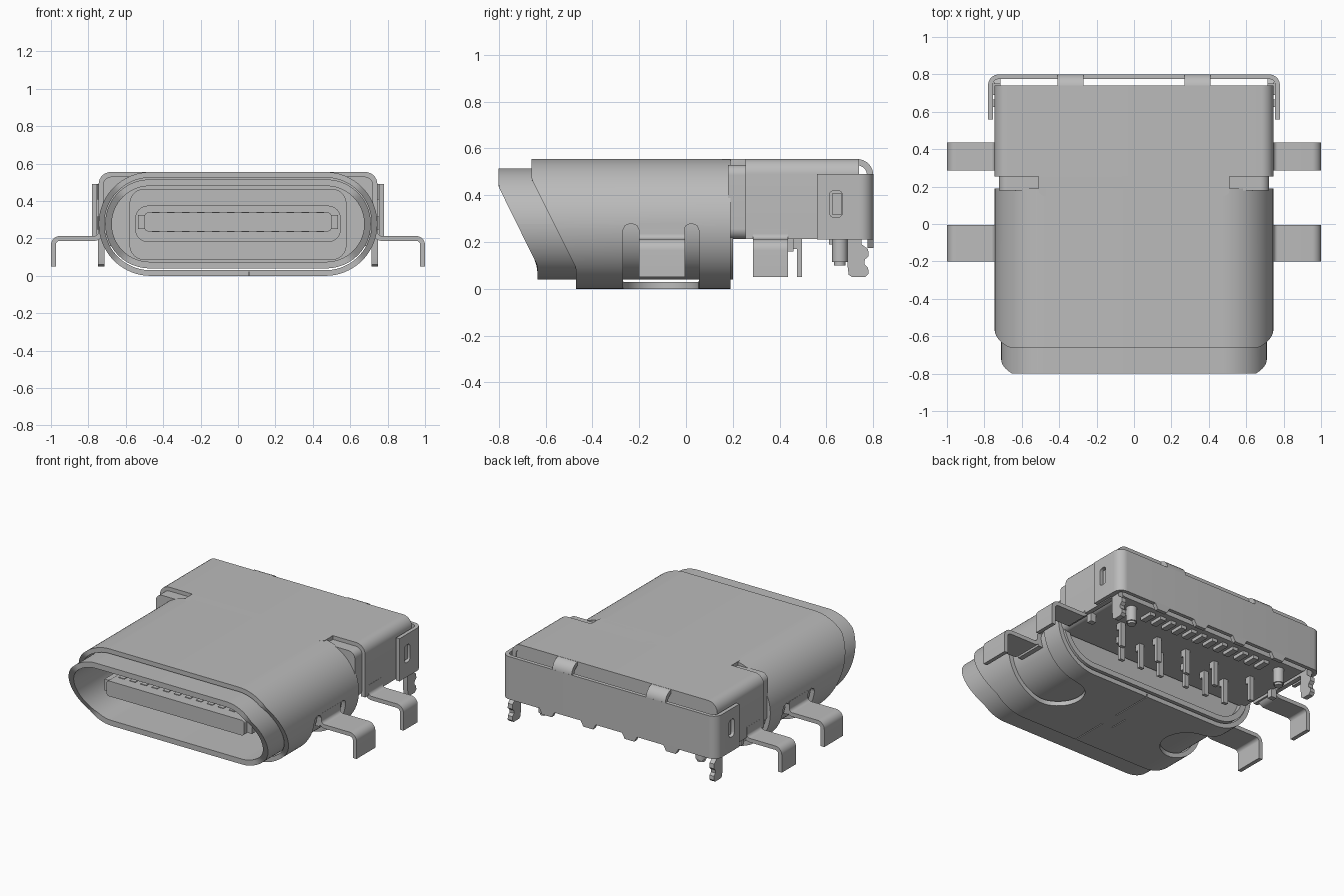
import bpy, bmesh, math
from mathutils import Vector

if "Cube" in bpy.data.objects:
    bpy.data.objects.remove(bpy.data.objects["Cube"])

steel = bpy.data.materials.new("plain grey")
steel.use_nodes = True
GREY = (0.5, 0.5, 0.5, 1)
steel.diffuse_color = GREY
steel.node_tree.nodes["Principled BSDF"].inputs["Base Color"].default_value = GREY


# ---------- helpers ----------
def loft(name, loops, closed=False):
    """Skin equal-length loops; cap the ends, or join last to first."""
    bm = bmesh.new()
    rings = [[bm.verts.new(p) for p in lp] for lp in loops]
    n = len(rings[0])
    for k in range(len(rings) if closed else len(rings) - 1):
        a, b = rings[k], rings[(k + 1) % len(rings)]
        for i in range(n):
            j = (i + 1) % n
            bm.faces.new((a[i], a[j], b[j], b[i]))
    if not closed:
        bm.faces.new(rings[0])
        bm.faces.new(rings[-1])
    bmesh.ops.recalc_face_normals(bm, faces=bm.faces)
    mesh = bpy.data.meshes.new(name)
    bm.to_mesh(mesh)
    bm.free()
    mesh.materials.append(steel)
    ob = bpy.data.objects.new(name, mesh)
    bpy.context.collection.objects.link(ob)
    return ob


def prism(name, pts, axis, a, b):
    """Extrude a 2D outline along an axis from a to b."""
    put = {"x": lambda p, t: (t, p[0], p[1]),
           "y": lambda p, t: (p[0], t, p[1]),
           "z": lambda p, t: (p[0], p[1], t)}[axis]
    return loft(name, [[put(p, t) for p in pts] for t in (a, b)])


def box(name, x0, x1, y0, y1, z0, z1):
    return prism(name, [(x0, y0), (x1, y0), (x1, y1), (x0, y1)], "z", z0, z1)


def rrect(x0, x1, z0, z1, r, n=14):
    pts = []
    corners = ((x1 - r, z1 - r), (x0 + r, z1 - r), (x0 + r, z0 + r), (x1 - r, z0 + r))
    for q, (cx, cz) in enumerate(corners):
        for i in range(n + 1):
            t = math.pi / 2 * (q + i / n)
            pts.append((cx + r * math.cos(t), cz + r * math.sin(t)))
    return pts


def circle(cx, cy, r, n=24):
    return [(cx + r * math.cos(2 * math.pi * i / n),
             cy + r * math.sin(2 * math.pi * i / n)) for i in range(n)]


def strip(name, path, r, thick, axis, a, b, n=7):
    """Sheet metal strip: a path with rounded bends, thickened and extruded."""
    P = [Vector(p) for p in path]
    line = [P[0]]
    for p, c, q in zip(P, P[1:], P[2:]):
        u, v = (p - c).normalized(), (q - c).normalized()
        half = u.angle(v) / 2
        d = r / math.tan(half)
        mid = c + (u + v).normalized() * (r / math.sin(half))
        s, e = c + u * d - mid, c + v * d - mid
        for i in range(n + 1):
            line.append(mid + (s.lerp(e, i / n)).normalized() * r)
    line.append(P[-1])
    left, right = [], []
    for i, p in enumerate(line):
        t = (line[min(i + 1, len(line) - 1)] - line[max(i - 1, 0)]).normalized()
        nrm = Vector((-t.y, t.x)) * thick / 2
        left.append(p + nrm)
        right.append(p - nrm)
    return prism(name, left + right[::-1], axis, a, b)


def sleeve(name, w, z0, z1, wall, top, low, back):
    """Oblong tube whose mouth slopes between two (y, z) points."""
    def mouth(z):
        t = min(1, max(0, (z - low[1]) / (top[1] - low[1])))
        return low[0] + t * (top[0] - low[0])
    out = rrect(-w, w, z0, z1, (z1 - z0) / 2, 24)
    inn = rrect(-w + wall, w - wall, z0 + wall, z1 - wall, (z1 - z0) / 2 - wall, 24)
    return loft(name, [[(x, mouth(z), z) for x, z in out], [(x, back, z) for x, z in out],
                       [(x, back, z) for x, z in inn], [(x, mouth(z), z) for x, z in inn]], True)


def cut(ob, cutter):
    mod = ob.modifiers.new("cut", "BOOLEAN")
    mod.operation, mod.solver, mod.object = "DIFFERENCE", "EXACT", cutter
    bpy.context.view_layer.objects.active = ob
    bpy.ops.object.modifier_apply(modifier=mod.name)
    bpy.data.objects.remove(cutter)


# ---------- mouth: outer shell and inner sleeve ----------
shell = sleeve("outer_shell", 0.745, 0, 0.555, 0.03, (-0.66, 0.47), (-0.47, 0.09), 0.19)
sleeve("inner_sleeve", 0.71, 0.04, 0.515, 0.035, (-0.8, 0.435), (-0.635, 0.1), 0.2)

# side openings left where the front legs are folded out
opening = [(-0.27, -0.1), (-0.27, 0.25), (-0.26, 0.27), (-0.235, 0.28), (-0.21, 0.27), (-0.2, 0.25),
           (-0.2, 0.19), (-0.01, 0.19), (-0.01, 0.25), (0, 0.27), (0.022, 0.28), (0.047, 0.27),
           (0.055, 0.25), (0.055, -0.1)]
for s in (1, -1):
    cut(shell, prism("cutter", opening, "x", s * 0.5, s * 0.9))
    cut(shell, prism("cutter", circle(s * 0.5, -0.1075, 0.161, 40), "z", -0.1, 0.1))
# seam under the shell
for y0, y1, x in ((-0.55, -0.22, 0.055), (-0.22, -0.1, -0.02), (-0.1, 0.25, 0.055)):
    cut(shell, box("cutter", x, x + 0.006, y0, y1, -0.02, 0.02))

# ---------- plastic core and tongue ----------
prism("core_plug", rrect(-0.69, 0.69, 0.06, 0.495, 0.217), "y", 0.0, 0.16)
prism("core_step", rrect(-0.58, 0.58, 0.085, 0.465, 0.08), "y", -0.15, 0.05)
prism("tongue_base", rrect(-0.55, 0.55, 0.18, 0.375, 0.07), "y", -0.28, 0.0)
prism("tongue", rrect(-0.5, 0.5, 0.238, 0.338, 0.02), "y", -0.65, -0.2)
for s in (1, -1):
    box("tongue_side_plate", s * 0.49, s * 0.535, -0.62, -0.2, 0.25, 0.325)
for i in range(12):
    x = (i - 5.5) * 0.08
    for z in (0.235, 0.335):
        box("contact", x - 0.02, x + 0.02, -0.58, -0.22, z, z + 0.007)

# ---------- rear housing ----------
prism("rear_body", rrect(-0.722, 0.722, 0.212, 0.53, 0.045), "y", 0.18, 0.735)
strip("rear_cover", [(-0.73, 0.212), (-0.73, 0.54), (0.73, 0.54), (0.73, 0.212)],
      0.05, 0.03, "y", 0.255, 0.74)
bridge = rrect(-0.51, 0.51, 0.15, 0.3, 0.03, 5)
prism("cover_bridge", bridge, "z", 0.526, 0.555)

# wrap-around back plate with a window on each side
plate = strip("back_plate", [(-0.7675, 0.56), (-0.7675, 0.7875), (0.7675, 0.7875), (0.7675, 0.56)],
              0.045, 0.025, "z", 0.21, 0.49)
for s in (1, -1):
    cut(plate, prism("cutter", rrect(0.613, 0.668, 0.305, 0.42, 0.02, 5), "x", s * 0.74, s * 0.9))
    box("window_lug", s * 0.74, s * 0.765, 0.625, 0.665, 0.315, 0.41)
    # folded tabs joining the cover to the back plate
    x = s * 0.34
    strip("top_tab", [(0.7, 0.541), (0.7865, 0.541), (0.7865, 0.44)], 0.055, 0.027,
          "x", x - 0.07, x + 0.07)
    for tx in (0.15, 0.45):
        prism("bottom_tooth", [(s * tx - 0.06, 0.22), (s * tx - 0.035, 0.175),
                               (s * tx + 0.035, 0.175), (s * tx + 0.06, 0.22)], "y", 0.775, 0.8)

# ---------- legs and pegs ----------
rear_leg = [(0.69, 0.25), (0.69, 0.1), (0.695, 0.06), (0.71, 0.05), (0.765, 0.05), (0.78, 0.065),
            (0.778, 0.09), (0.762, 0.105), (0.764, 0.125), (0.78, 0.14), (0.778, 0.17), (0.75, 0.19),
            (0.75, 0.25)]
for s in (1, -1):
    for name, y0, y1 in (("front_side_leg", -0.2, -0.005), ("middle_side_leg", 0.287, 0.435)):
        strip(name, [(s * x, z) for x, z in ((0.733, 0.28), (0.733, 0.2), (0.987, 0.2), (0.987, 0.05))],
              0.035, 0.026, "y", y0, y1)
    prism("rear_leg", rear_leg, "x", s * 0.715, s * 0.748)
    box("leg_link", s * 0.735, s * 0.775, 0.69, 0.75, 0.21, 0.25)
    prism("locating_peg", circle(s * 0.57, 0.657, 0.033), "z", 0.115, 0.22)
    prism("peg_tip", circle(s * 0.57, 0.657, 0.025), "z", 0.1, 0.12)
    box("side_hook", s * 0.68, s * 0.72, 0.425, 0.46, 0.16, 0.23)

# ---------- solder pins and terminal tails ----------
pins = [(x, 0.485) for x in (-0.5, -0.22, 0, 0.22, 0.5)]
pins += [(x, 0.36) for x in (-0.4, -0.25, -0.1, 0.1, 0.25, 0.4)]
for x, y in pins:
    box("solder_pin", x - 0.017, x + 0.017, y - 0.011, y + 0.011, 0.05, 0.23)
    box("pin_shoulder", x - 0.017, x + 0.017, y - 0.03, y + 0.011, 0.17, 0.22)
for i in range(12):
    x = (i - 5.5) * 0.08
    box("terminal_tail", x - 0.02, x + 0.02, 0.61, 0.7, 0.19, 0.22)

# ---------- smooth the curved sheet metal, keep edges crisp ----------
bpy.ops.object.select_all(action="DESELECT")
for ob in bpy.data.objects:
    if ob.type == "MESH" and steel.name in ob.data.materials:
        ob.select_set(True)
        bpy.context.view_layer.objects.active = ob
bpy.ops.object.shade_smooth_by_angle(angle=math.radians(30))
